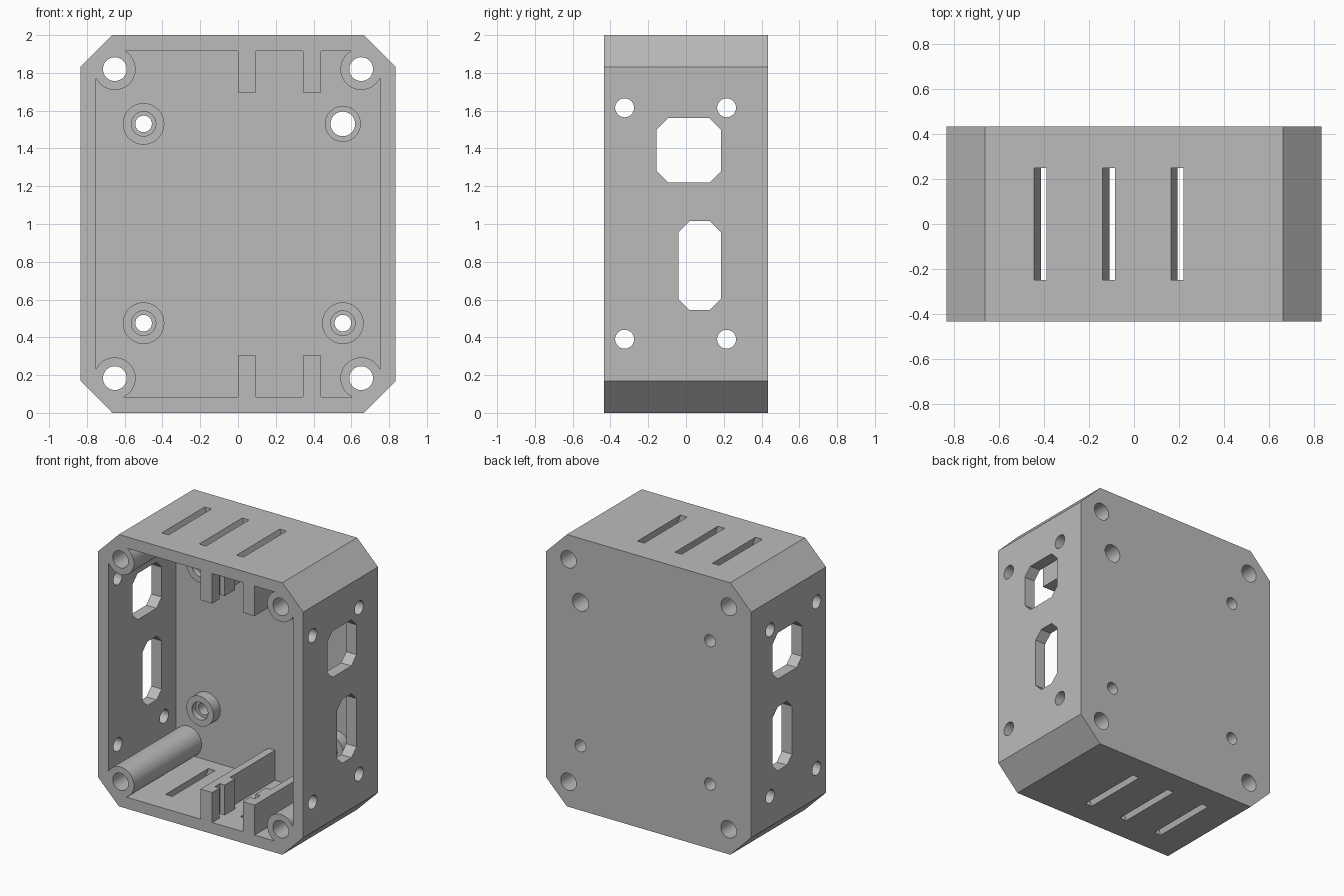
import bpy
import bmesh
from math import cos, sin, tau
from mathutils import Vector

cube = bpy.data.objects.get("Cube")
if cube:
    bpy.data.objects.remove(cube, do_unlink=True)

grey = bpy.data.materials.new("grey_plastic")
grey.use_nodes = True
colour = (0.5, 0.5, 0.5, 1)
grey.diffuse_color = colour
grey.node_tree.nodes["Principled BSDF"].inputs["Base Color"].default_value = colour

# Main sizes
W, D, H = 0.835, 0.435, 2.0      # half width, half depth, height
WALL = 0.084
BACK = D - WALL                  # inner face of the back wall
CUT = 0.2                        # overshoot for cutters


def prism(name, points, axis, lo, hi):
    """Extrude a 2D outline along an axis (X: y,z  Y: x,z  Z: x,y)."""
    place = {"X": lambda a, b, c: (c, a, b),
             "Y": lambda a, b, c: (a, c, b),
             "Z": lambda a, b, c: (a, b, c)}[axis]
    bm = bmesh.new()
    face = bm.faces.new([bm.verts.new(place(a, b, lo)) for a, b in points])
    new = bmesh.ops.extrude_face_region(bm, geom=[face])["geom"]
    shift = Vector(place(0, 0, hi - lo))
    bmesh.ops.translate(bm, vec=shift,
                        verts=[v for v in new if isinstance(v, bmesh.types.BMVert)])
    bmesh.ops.recalc_face_normals(bm, faces=bm.faces)
    mesh = bpy.data.meshes.new(name)
    bm.to_mesh(mesh)
    bm.free()
    mesh.materials.append(grey)
    obj = bpy.data.objects.new(name, mesh)
    bpy.context.collection.objects.link(obj)
    return obj


def circle(a, b, r, n=48):
    return [(a + r * cos(tau * i / n), b + r * sin(tau * i / n)) for i in range(n)]


def chamfered(a0, a1, b0, b1, c):
    return [(a0 + c, b0), (a1 - c, b0), (a1, b0 + c), (a1, b1 - c),
            (a1 - c, b1), (a0 + c, b1), (a0, b1 - c), (a0, b0 + c)]


def combine(tool, operation):
    """Apply a boolean to the enclosure and drop the tool."""
    tool.hide_render = True
    mod = body.modifiers.new("boolean", "BOOLEAN")
    mod.operation = operation
    mod.solver = "EXACT"
    mod.object = tool
    bpy.context.view_layer.objects.active = body
    bpy.ops.object.modifier_apply(modifier=mod.name)
    bpy.data.objects.remove(tool, do_unlink=True)


def cut(points, axis, lo, hi):
    combine(prism("cutter", points, axis, lo, hi), "DIFFERENCE")


def add(points, axis, lo, hi):
    combine(prism("addition", points, axis, lo, hi), "UNION")


# Open-fronted shell with chamfered corners
body = prism("enclosure", chamfered(-W, W, 0, H, 0.17), "Y", -D, D)
cut(chamfered(-W + WALL, W - WALL, WALL, H - WALL, 0.12), "Y", -D - CUT, BACK)

# Connector openings and screw holes through both side walls
cut(chamfered(-0.155, 0.185, 1.22, 1.56, 0.06), "X", -1, 1)
cut(chamfered(-0.04, 0.185, 0.545, 1.015, 0.058), "X", -1, 1)
for y in (-0.325, 0.215):
    for z in (0.39, 1.615):
        cut(circle(y, z, 0.05), "X", -1, 1)

# Slanted vents in the top and bottom walls
for x in (-0.445, -0.14, 0.165):
    top = [(x - 0.011, H + 0.03), (x + 0.044, H + 0.03),
           (x + 0.096, H - 0.115), (x + 0.041, H - 0.115)]
    cut(top, "Y", -0.25, 0.25)
    cut([(a, H - b) for a, b in top], "Y", -0.25, 0.25)

# Corner screw posts
posts = [(x, z) for x in (-0.652, 0.652) for z in (0.184, 1.82)]
for x, z in posts:
    add(circle(x, z, 0.11), "Y", -D, BACK + 0.03)
for x, z in posts:
    cut(circle(x, z, 0.063), "Y", -D - CUT, D + CUT)

# Board standoffs: position, outer radius, recess radius, hole radius
standoffs = [(-0.5, 1.53, 0.11, 0.065, 0.044), (-0.5, 0.475, 0.11, 0.065, 0.044),
             (0.555, 0.475, 0.11, 0.065, 0.044), (0.555, 1.53, 0.095, 0.065, 0.065)]
for x, z, outer, recess, hole in standoffs:
    add(circle(x, z, outer), "Y", BACK - 0.08, BACK + 0.03)
    cut(circle(x, z, hole), "Y", 0, D + CUT)
    if recess > hole:
        cut(circle(x, z, recess), "Y", 0, BACK - 0.035)

# Facing pairs of notched guide rails on the floor and ceiling
rail = [(0, -D), (0.095, -D), (0.095, -0.35), (0.055, -0.35), (0.055, -0.29),
        (0.095, -0.29), (0.095, -0.17), (0.055, -0.17), (0.055, BACK + 0.03),
        (0, BACK + 0.03)]
for outline in (rail, [(0.44 - x, y) for x, y in rail]):
    add(outline, "Z", WALL - 0.03, 0.305)
    add(outline, "Z", H - 0.305, H - WALL + 0.03)

# Smooth the round walls, keep edges sharp
bpy.ops.object.select_all(action="DESELECT")
body.select_set(True)
bpy.context.view_layer.objects.active = body
bpy.ops.object.shade_smooth_by_angle()
